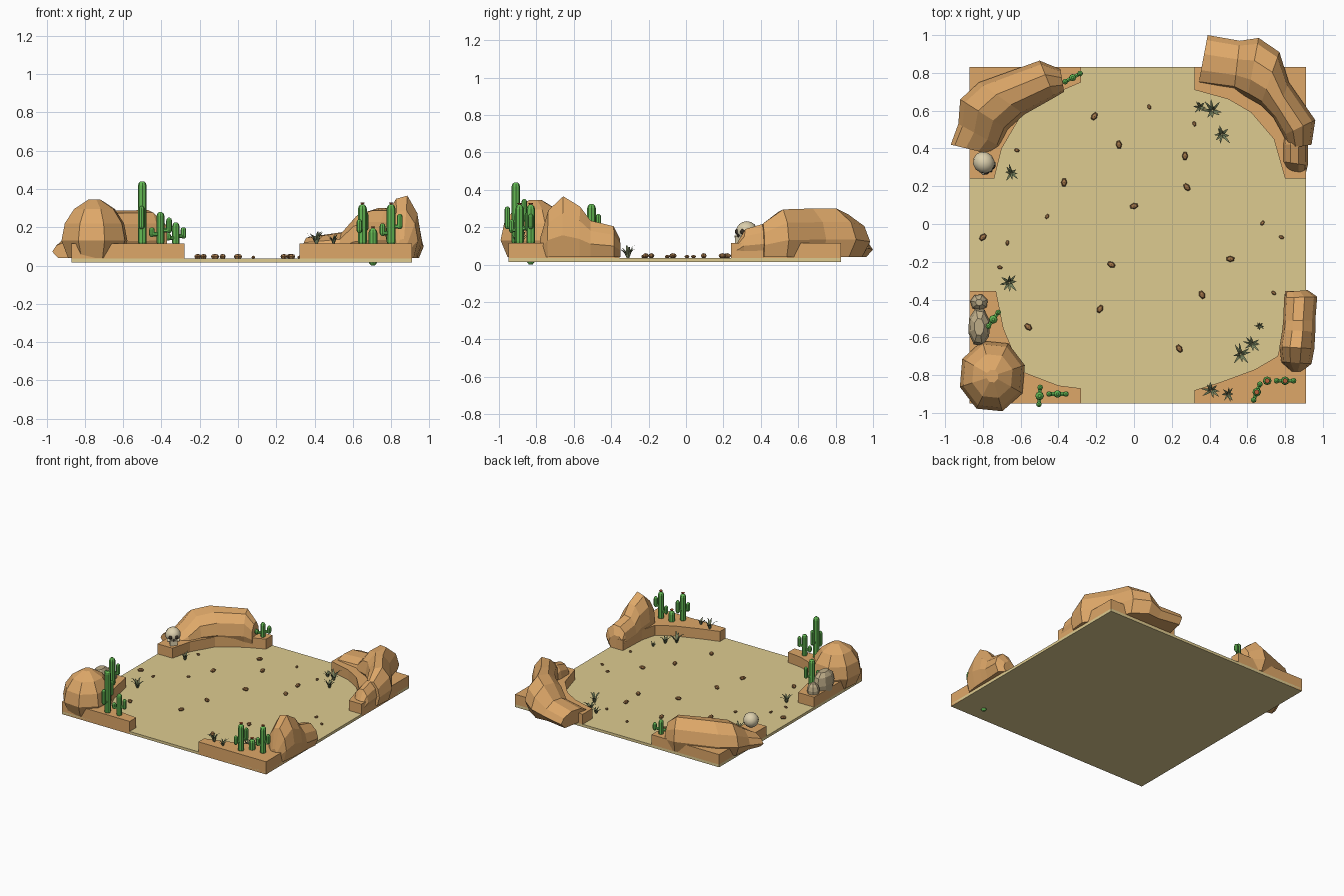
import bpy, bmesh, math, random
from mathutils import Vector, Matrix

if "Cube" in bpy.data.objects:
    bpy.data.objects.remove(bpy.data.objects["Cube"])
random.seed(4)


def mat(name, r, g, b):
    m = bpy.data.materials.new(name)
    m.diffuse_color = (r, g, b, 1)
    m.use_nodes = True
    m.node_tree.nodes["Principled BSDF"].inputs["Base Color"].default_value = m.diffuse_color
    return m


SAND, ROCK = mat("sand", .73, .60, .28), mat("rock", .73, .39, .14)
STONE, GREEN = mat("stone", .52, .42, .25), mat("green", .13, .50, .09)
GRASS, BONE = mat("dry_grass", .18, .22, .11), mat("bone", .72, .63, .42)
PEBBLE, FLOWER = mat("pebble", .38, .19, .07), mat("flower", .5, .12, .04)
DARK = mat("dark", .04, .03, .02)


def finish(bm, name, m, smooth=False):
    bmesh.ops.recalc_face_normals(bm, faces=bm.faces)
    me = bpy.data.meshes.new(name)
    bm.to_mesh(me)
    bm.free()
    me.materials.append(m)
    ob = bpy.data.objects.new(name, me)
    bpy.context.collection.objects.link(ob)
    if smooth:
        for p in me.polygons:
            p.use_smooth = True
    return ob


def loft(bm, rings):
    """Skin closed rings of equal length and cap both ends."""
    vs = [[bm.verts.new(p) for p in r] for r in rings]
    n = len(vs[0])
    for a, b in zip(vs, vs[1:]):
        for i in range(n):
            bm.faces.new((a[i], a[(i + 1) % n], b[(i + 1) % n], b[i]))
    bm.faces.new(vs[0][::-1])
    bm.faces.new(vs[-1])


def slab(name, pts, z0, z1, m):
    bm = bmesh.new()
    loft(bm, [[(x, y, z) for x, y in pts] for z in (z0, z1)])
    finish(bm, name, m)


SECTION = [(.14, 0), (0, .36), (.07, .72), (.3, .95), (.62, 1), (.9, .72), (1, .36), (.86, 0)]


def ridge(name, rows, zb=.04):
    """Rock swept through rows of (inner x, y, outer x, y, top z)."""
    bm = bmesh.new()
    loft(bm, [[(a + (c - a) * t, b + (d - b) * t, zb + h * (top - zb)) for t, h in SECTION]
              for a, b, c, d, top in rows])
    finish(bm, name, ROCK)


def boulder(name, c, r, rings, m, n=8, turn=.3):
    """Rock of stacked polygon rings (z, scale, x shift)."""
    bm = bmesh.new()
    loft(bm, [[(c[0] + dx + r[0] * s * math.cos(turn + i * math.tau / n),
                c[1] + r[1] * s * math.sin(turn + i * math.tau / n), z) for i in range(n)]
              for z, s, dx in rings])
    finish(bm, name, m)


# sand floor and the four raised corners
slab("sand_floor", [(-.87, -.95), (.91, -.95), (.91, .83), (-.87, .83)], .015, .036, SAND)
slab("ledge_back_left", [(-.87, .83), (-.87, .24), (-.74, .24), (-.70, .40), (-.60, .57),
                         (-.42, .69), (-.28, .75), (-.28, .83)], .016, .115, ROCK)
slab("ledge_back_right", [(.91, .83), (.32, .83), (.32, .71), (.50, .66), (.62, .59),
                          (.74, .45), (.80, .24), (.91, .24)], .016, .115, ROCK)
slab("ledge_front_left", [(-.87, -.95), (-.28, -.95), (-.28, -.87), (-.40, -.855), (-.595, -.78),
                          (-.69, -.555), (-.73, -.355), (-.87, -.355)], .016, .115, ROCK)
slab("ledge_front_right", [(.91, -.95), (.91, -.355), (.80, -.355), (.79, -.58), (.76, -.70),
                           (.64, -.77), (.45, -.84), (.32, -.88), (.32, -.95)], .016, .115, ROCK)

# long rocks
ridge("rock_back_left", [(-.76, .37, -.97, .42, .13), (-.71, .41, -.93, .53, .18),
                         (-.67, .50, -.92, .66, .26), (-.58, .58, -.82, .75, .285),
                         (-.42, .67, -.50, .865, .29), (-.37, .70, -.39, .82, .22)])
ridge("rock_back_right", [(.34, .735, .39, 1.0, .15), (.53, .71, .56, .97, .175),
                          (.60, .67, .66, .985, .27), (.67, .63, .77, .91, .30),
                          (.74, .56, .82, .75, .30), (.79, .47, .96, .55, .295),
                          (.82, .40, .94, .42, .22)])
ridge("rock_back_right_small", [(.81, .285, .91, .27, .12), (.79, .33, .92, .31, .19),
                                (.79, .42, .92, .42, .22), (.80, .48, .91, .48, .2)], .05)
ridge("rock_front_right", [(.80, -.36, .92, -.35, .14), (.795, -.39, .97, -.385, .205),
                           (.79, -.51, .96, -.51, .235), (.785, -.56, .96, -.57, .31),
                           (.77, -.65, .955, -.66, .365), (.78, -.73, .94, -.74, .29),
                           (.83, -.78, .89, -.78, .14)])

# dome rock and grey stones
boulder("rock_front_left", (-.75, -.805), (.18, .195),
        [(.04, .8, .0), (.13, 1, 0), (.22, .9, 0), (.295, .62, 0), (.345, .18, 0)], ROCK)
boulder("stone_large", (-.82, -.545), (.06, .105),
        [(.09, .9, 0), (.15, 1, 0), (.21, .85, 0), (.24, .45, 0)], STONE)
boulder("stone_small", (-.82, -.415), (.048, .045),
        [(.09, .9, 0), (.14, 1, 0), (.17, .8, 0), (.19, .4, 0)], STONE, 7)


def stem(bm, x, y, z0, z1, r, n=8):
    """Round-ended upright stem."""
    h = min(r, (z1 - z0) / 2)
    prof = [(z0, .4), (z0 + h * .5, .85), (z0 + h, 1), (z1 - h, 1), (z1 - h * .4, .8), (z1, .35)]
    loft(bm, [[(x + r * s * math.cos(i * math.tau / n), y + r * s * math.sin(i * math.tau / n), z)
               for i in range(n)] for z, s in prof])


def cactus(name, x, y, top, ang, arms, flower=False, base=.1, r=.023):
    """Trunk with arms of (side, start z, end z)."""
    bm = bmesh.new()
    stem(bm, x, y, base, top, r)
    d = Vector((math.cos(ang), math.sin(ang), 0))
    for side, z0, z1 in arms:
        e = d * side * .045
        stem(bm, x + e.x, y + e.y, z0, z1, .015)
        rot = (d * side).to_track_quat('Z', 'Y').to_matrix().to_4x4()
        bmesh.ops.create_cone(bm, cap_ends=True, segments=6, radius1=.011, radius2=.011, depth=.045,
                              matrix=Matrix.Translation((x + e.x / 2, y + e.y / 2, z0 + .014)) @ rot)
    finish(bm, name, GREEN)
    if flower:
        bm = bmesh.new()
        bmesh.ops.create_cone(bm, cap_ends=True, segments=6, radius1=.005, radius2=.014, depth=.014,
                              matrix=Matrix.Translation((x, y, top + .003)))
        finish(bm, name + "_flower", FLOWER)


cactus("cactus_front_left_tall", -.50, -.91, .44, 1.5, [(-1, .19, .31), (1, .23, .35)])
cactus("cactus_front_left_short", -.405, -.90, .28, 0, [(-1, .15, .20), (1, .17, .25)], r=.02)
cactus("cactus_left", -.745, -.505, .325, .95, [(-1, .16, .23), (1, .18, .27)])
cactus("cactus_back_left", -.325, .775, .225, .5, [(-1, .13, .17), (1, .14, .20)], r=.019)
cactus("cactus_right_near", .65, -.89, .32, 1.2, [(-1, .17, .24), (1, .18, .28)], True)
cactus("cactus_right_stub", .705, -.83, .195, 0, [], True, base=0)
cactus("cactus_right_far", .80, -.83, .32, 0, [(-1, .155, .22), (1, .19, .27)], True)

# grass tufts: bent tapering blades
TUFTS = [(-.65, .27, 1), (-.66, -.31, 1.2), (.35, .62, .8), (.415, .60, 1.2), (.465, .475, 1.2),
         (.41, -.88, 1.1), (.50, -.90, .8), (.565, -.69, 1.2), (.625, -.635, 1), (.665, -.54, .6)]
for k, (x, y, s) in enumerate(TUFTS):
    bm = bmesh.new()
    z = .115 if y < -.85 else .035
    for i in range(8):
        a = i * math.tau / 8 + random.uniform(-.25, .25)
        u = Vector((math.cos(a), math.sin(a), 0))
        v = Vector((-u.y, u.x, 0))
        reach, tall = s * random.uniform(.03, .052), s * random.uniform(.035, .06)
        rings = []
        for f, h, w in ((.05, -.05, .005), (.35, .65, .006), (.7, .95, .004), (1, 1, .0006)):
            c = Vector((x, y, z + h * tall)) + u * reach * f
            rings.append([c + v * w * s, c + u * .004 * (1.05 - f), c - v * w * s])
        loft(bm, rings)
    finish(bm, "grass_tuft_%d" % k, GRASS)

# scattered pebbles, the second list smaller
BIG = [(-.21, .57), (-.08, .42), (.27, .36), (.28, .195), (-.37, .22), (0, .095), (-.8, -.07),
       (-.12, -.215), (-.18, -.45), (-.56, -.545), (.51, -.185), (.36, -.375), (.24, -.66)]
SMALL = [(.08, .62), (-.46, .04), (-.62, .39), (-.67, -.10), (-.71, -.23), (.68, .005),
         (.78, -.07), (.74, -.365), (.32, .53)]
for k, (x, y) in enumerate(BIG + SMALL):
    s = 1 if k < len(BIG) else .62
    bm = bmesh.new()
    bmesh.ops.create_uvsphere(bm, u_segments=6, v_segments=4, radius=1)
    bm.transform(Matrix.Translation((x, y, .036 + .011 * s))
                 @ Matrix.Rotation(random.uniform(0, 3.14), 4, 'Z')
                 @ Matrix.Diagonal((.024 * s, .016 * s, .014 * s, 1)))
    finish(bm, "pebble_%d" % k, PEBBLE)

# skull facing the middle of the floor; local -y is its front
POSE = Matrix.Translation((-.795, .325, .172)) @ Matrix.Rotation(.7, 4, 'Z')


def skull_part(name, c, size, m, box=False):
    bm = bmesh.new()
    if box:
        bmesh.ops.create_cube(bm, size=2)
    else:
        bmesh.ops.create_uvsphere(bm, u_segments=12, v_segments=8, radius=1)
    bm.transform(POSE @ Matrix.Translation(c) @ Matrix.Diagonal((*size, 1)))
    finish(bm, name, m, not box)


skull_part("skull_cranium", (0, 0, .005), (.056, .06, .055), BONE)
skull_part("skull_jaw", (0, -.042, -.04), (.026, .018, .02), BONE, True)
skull_part("skull_nose", (0, -.06, -.017), (.007, .006, .009), DARK)
for s in (-1, 1):
    skull_part("skull_eye", (s * .022, -.05, .004), (.014, .010, .014), DARK)
    skull_part("skull_cheek", (s * .034, -.038, -.022), (.014, .016, .012), BONE)
